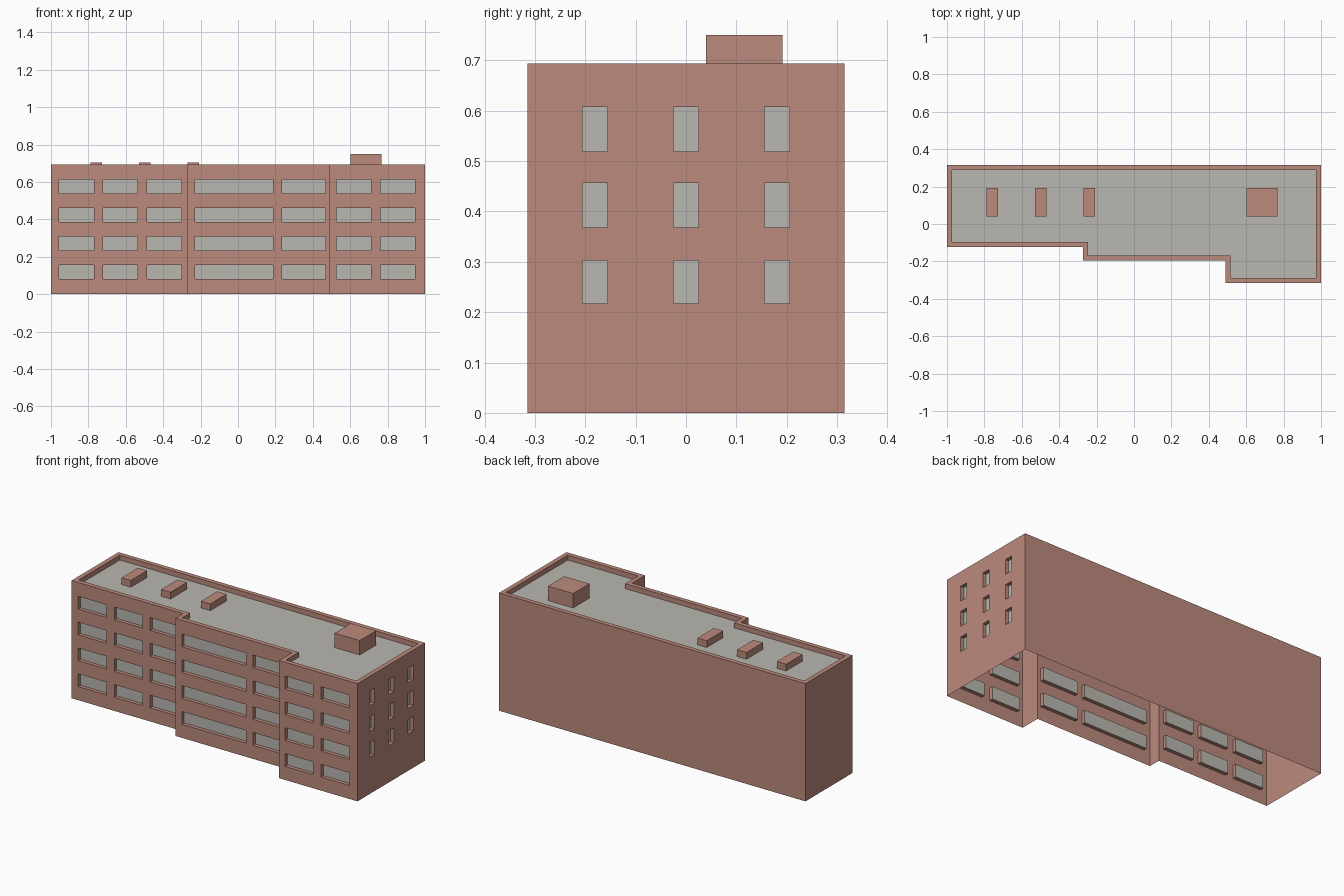
import bpy
import bmesh
from mathutils import Vector

cube = bpy.data.objects.get("Cube")
if cube:
    bpy.data.objects.remove(cube, do_unlink=True)


def material(name, rgb):
    mat = bpy.data.materials.new(name)
    mat.use_nodes = True
    mat.diffuse_color = (*rgb, 1)
    mat.node_tree.nodes["Principled BSDF"].inputs["Base Color"].default_value = (*rgb, 1)
    return mat


BRICK = material("brick", (0.50, 0.255, 0.205))
GREY = material("pale_grey", (0.49, 0.475, 0.44))

HEIGHT, ROOF, RIM, RECESS = 0.694, 0.665, 0.027, 0.022
UP = Vector((0, 0, 1))

# Stepped floor plan, counter-clockwise from the front left corner
PLAN = [Vector((x, y, 0)) for x, y in (
    (-1, -0.123), (-0.272, -0.123), (-0.272, -0.195), (0.488, -0.195),
    (0.488, -0.315), (1, -0.315), (1, 0.315), (-1, 0.315))]
COUNT = len(PLAN)

# Window spans by wall: horizontal spans, then vertical spans
FRONT_ROWS = [(0.08, 0.155), (0.233, 0.308), (0.385, 0.46), (0.537, 0.612)]
SIDE_ROWS = [(0.217, 0.303), (0.368, 0.456), (0.519, 0.607)]
WINDOWS = {
    0: ([(-0.957, -0.771), (-0.721, -0.536), (-0.487, -0.302)], FRONT_ROWS),
    2: ([(-0.23, 0.188), (0.234, 0.467)], FRONT_ROWS),
    4: ([(0.527, 0.711), (0.763, 0.947)], FRONT_ROWS),
    5: ([(-0.205, -0.156), (-0.025, 0.025), (0.156, 0.205)], SIDE_ROWS),
}


def finish(bm, name, *mats):
    bmesh.ops.remove_doubles(bm, verts=bm.verts, dist=0.0001)
    mesh = bpy.data.meshes.new(name)
    bm.to_mesh(mesh)
    bm.free()
    for mat in mats:
        mesh.materials.append(mat)
    obj = bpy.data.objects.new(name, mesh)
    bpy.context.collection.objects.link(obj)
    return obj


def face(bm, points, slot=0):
    bm.faces.new([bm.verts.new(p) for p in points]).material_index = slot


def inward(i):
    a, b = PLAN[i % COUNT], PLAN[(i + 1) % COUNT]
    return UP.cross((b - a).normalized())


def build_wall(bm, i):
    """Grid one wall by its window edges and sink each window cell."""
    a, b = PLAN[i], PLAN[(i + 1) % COUNT]
    along = (b - a).normalized()
    columns, rows = WINDOWS.get(i, ([], []))
    start = a.dot(along)
    cuts_u = [0] + [u - start for span in columns for u in span] + [(b - a).length]
    cuts_z = [0] + [z for span in rows for z in span] + [HEIGHT]
    for c, (u0, u1) in enumerate(zip(cuts_u, cuts_u[1:])):
        for r, (z0, z1) in enumerate(zip(cuts_z, cuts_z[1:])):
            outer = [a + along * u + UP * z
                     for u, z in ((u0, z0), (u1, z0), (u1, z1), (u0, z1))]
            if c % 2 and r % 2:
                inner = [p + inward(i) * RECESS for p in outer]
                face(bm, inner, 1)
                for k in range(4):
                    n = (k + 1) % 4
                    face(bm, [outer[k], outer[n], inner[n], inner[k]])
            else:
                face(bm, outer)


# Outer walls with recessed windows, open underneath
walls = bmesh.new()
for i in range(COUNT):
    build_wall(walls, i)
finish(walls, "walls", BRICK, GREY)

# Parapet rim and its inner faces
outer = [p + UP * HEIGHT for p in PLAN]
inner = [p + (inward(i) + inward(i - 1)) * RIM for i, p in enumerate(outer)]
deck = [Vector((p.x, p.y, ROOF)) for p in inner]
parapet = bmesh.new()
for i in range(COUNT):
    n = (i + 1) % COUNT
    face(parapet, [outer[i], outer[n], inner[n], inner[i]])
    face(parapet, [inner[i], inner[n], deck[n], deck[i]])
finish(parapet, "parapet", BRICK)

# Flat roof
roof = bmesh.new()
face(roof, deck)
finish(roof, "roof_deck", GREY)


# Rooftop housings
def housing(name, x0, x1, top):
    y0, y1 = 0.04, 0.192
    bm = bmesh.new()
    bmesh.ops.create_cube(bm, size=1)
    bmesh.ops.scale(bm, vec=(x1 - x0, y1 - y0, top - ROOF), verts=bm.verts)
    bmesh.ops.translate(bm, vec=((x0 + x1) / 2, (y0 + y1) / 2, (top + ROOF) / 2),
                        verts=bm.verts)
    finish(bm, name, BRICK)


for k, x in enumerate((-0.788, -0.529, -0.27)):
    housing(f"roof_vent_{k + 1}", x, x + 0.061, 0.705)
housing("stair_housing", 0.602, 0.766, 0.75)
